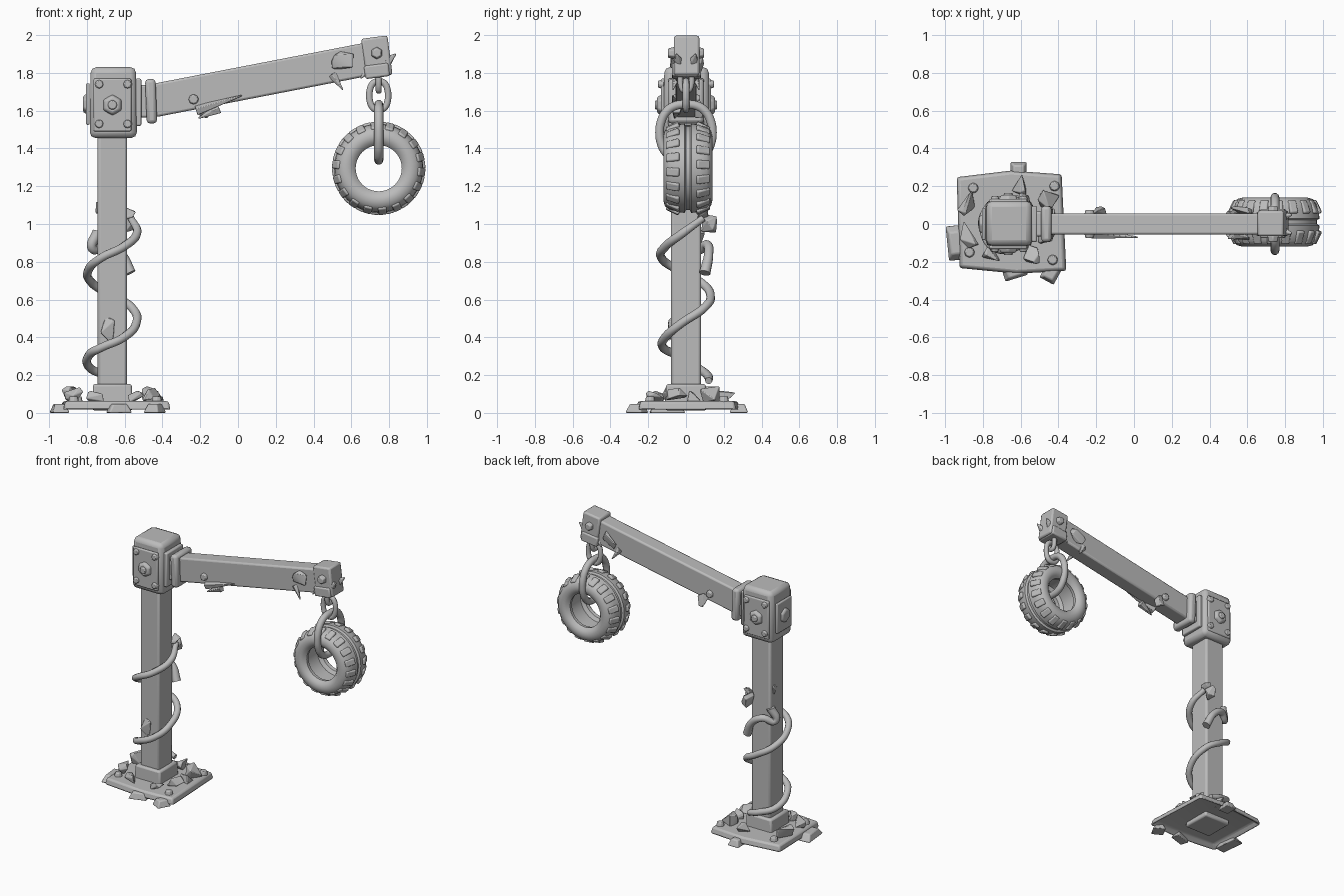
import bpy, bmesh, math, random
from mathutils import Vector, Matrix, Euler

random.seed(4)
cube = bpy.data.objects.get("Cube")
if cube:
    bpy.data.objects.remove(cube)

GREY = (0.5, 0.5, 0.5, 1)
mat = bpy.data.materials.new("plain grey")
mat.use_nodes = True
mat.diffuse_color = GREY
mat.node_tree.nodes["Principled BSDF"].inputs["Base Color"].default_value = GREY


def finish(obj, angle=40):
    obj.data.materials.clear()
    obj.data.materials.append(mat)
    bpy.ops.object.select_all(action="DESELECT")
    obj.select_set(True)
    bpy.context.view_layer.objects.active = obj
    bpy.ops.object.shade_smooth_by_angle(angle=math.radians(angle))
    return obj


def from_bmesh(name, bm, loc=(0, 0, 0), rot=(0, 0, 0), bevel=0, angle=40):
    bmesh.ops.recalc_face_normals(bm, faces=bm.faces)
    me = bpy.data.meshes.new(name)
    bm.to_mesh(me)
    bm.free()
    obj = bpy.data.objects.new(name, me)
    bpy.context.collection.objects.link(obj)
    obj.location, obj.rotation_euler = loc, rot
    if bevel:
        mod = obj.modifiers.new("bevel", "BEVEL")
        mod.width, mod.segments, mod.limit_method = bevel, 2, "ANGLE"
    return finish(obj, angle)


def box(name, loc, size, bevel=0.01, rot=(0, 0, 0), taper=1):
    bm = bmesh.new()
    bmesh.ops.create_cube(bm, size=1)
    for v in bm.verts:
        k = taper if v.co.z > 0 else 1
        v.co = Vector((v.co.x * size[0] * k, v.co.y * size[1] * k, v.co.z * size[2]))
    return from_bmesh(name, bm, loc, rot, bevel)


def bolt(name, loc, axis, r, h, sides=6):
    bm = bmesh.new()
    bmesh.ops.create_cone(bm, cap_ends=True, segments=sides, radius1=r, radius2=r * 0.75, depth=h)
    rot = Vector(axis).to_track_quat("Z", "Y").to_euler()
    return from_bmesh(name, bm, loc, rot, r * 0.15)


def rock(name, loc, size, rot=(0, 0, 0)):
    # jagged lump: hull of a few random points
    bm = bmesh.new()
    for i in range(9):
        d = Vector([random.uniform(-1, 1) for _ in range(3)]).normalized()
        bm.verts.new([d[k] * size[k] * 0.55 for k in range(3)])
    hull = bmesh.ops.convex_hull(bm, input=bm.verts)
    loose = [v for v in bm.verts if not v.link_faces]
    bmesh.ops.delete(bm, geom=loose, context="VERTS")
    return from_bmesh(name, bm, loc, rot, 0.004, 25)


def spike(name, base, tip, r):
    base, tip = Vector(base), Vector(tip)
    bm = bmesh.new()
    bmesh.ops.create_cone(bm, cap_ends=True, segments=5, radius1=r, radius2=r * 0.15, depth=(tip - base).length)
    rot = (tip - base).to_track_quat("Z", "Y").to_euler()
    return from_bmesh(name, bm, (base + tip) / 2, rot, 0.003, 25)


def tube(name, points, r, cyclic=False, end=1):
    cu = bpy.data.curves.new(name, "CURVE")
    cu.dimensions, cu.bevel_depth, cu.bevel_resolution = "3D", r, 3
    cu.use_fill_caps, cu.resolution_u = True, 8
    sp = cu.splines.new("BEZIER")
    sp.bezier_points.add(len(points) - 1)
    for i, (bp, p) in enumerate(zip(sp.bezier_points, points)):
        bp.co = p
        bp.handle_left_type = bp.handle_right_type = "AUTO"
        bp.radius = end if i in (0, len(points) - 1) else 1
    sp.use_cyclic_u = cyclic
    obj = bpy.data.objects.new(name, cu)
    bpy.context.collection.objects.link(obj)
    bpy.ops.object.select_all(action="DESELECT")
    obj.select_set(True)
    bpy.context.view_layer.objects.active = obj
    bpy.ops.object.convert(target="MESH")
    return finish(bpy.context.object, 60)


def link(name, x, z, half_w, half_h, r, side):
    # rounded chain link, standing across x or across y
    pts = []
    for i in range(16):
        a = math.tau * i / 16
        c, s = math.cos(a), math.sin(a)
        w = half_w * math.copysign(abs(c) ** 0.75, c)
        pts.append((x + (0 if side else w), w if side else 0, z + half_h * s))
    return tube(name, pts, r, True)


PX = -0.665  # post centre

# Base plate: bent six-sided slab, hollow underneath
outline = [(-0.94, 0.25), (-0.65, 0.285), (-0.38, 0.265), (-0.355, -0.25), (-0.62, -0.265), (-0.925, -0.235)]
bm = bmesh.new()
bottom = bm.faces.new([bm.verts.new((x, y, 0.012)) for x, y in outline])
ext = bmesh.ops.extrude_face_region(bm, geom=[bottom], use_keep_orig=True)
for v in ext["geom"]:
    if isinstance(v, bmesh.types.BMVert):
        v.co = (PX + (v.co.x - PX) * 0.96, v.co.y * 0.96, 0.062)
bmesh.ops.recalc_face_normals(bm, faces=bm.faces)
under = min(bm.faces, key=lambda f: f.calc_center_median().z)
bmesh.ops.inset_region(bm, faces=[under], thickness=0.05)
for v in under.verts:
    v.co.z = 0.045
from_bmesh("base_plate", bm, bevel=0.012)

# Flattened scraps round the rim of the base
for x, y, w, d, a in [(-0.61, 0.28, 0.09, 0.1, 0), (-0.945, -0.1, 0.09, 0.19, 0.1),
                      (-0.44, -0.26, 0.09, 0.1, -0.5), (-0.63, -0.255, 0.13, 0.07, 0.3)]:
    box("rim_scrap", (x, y, 0.024), (w, d, 0.048), 0.008, (0, 0, a), 0.6)

# Rubble and bolts on the base
for x, y, z, s in [(-0.87, 0.11, 0.1, 0.12), (-0.86, -0.05, 0.1, 0.12), (-0.45, 0.14, 0.1, 0.12),
                   (-0.6, 0.21, 0.08, 0.1), (-0.47, -0.05, 0.09, 0.1), (-0.44, 0.05, 0.08, 0.1),
                   (-0.75, -0.16, 0.08, 0.09), (-0.54, -0.17, 0.08, 0.09)]:
    rock("rubble", (x, y, z), (s * 1.25, s, s * 0.9), (0, 0, random.uniform(0, 3)))
for x, y in [(-0.85, 0.19), (-0.42, 0.2), (-0.43, -0.19), (-0.87, -0.15)]:
    bolt("base_bolt", (x, y, 0.07), (0, 0, 1), 0.03, 0.035, 8)

# Post with its socket
box("post_socket", (PX, 0, 0.083), (0.215, 0.22, 0.14), 0.012, taper=0.95)
box("post", (PX, 0, 0.79), (0.155, 0.16, 1.4), 0.014)

# Head block, bolted plates and arm collar
box("head_block", (PX + 0.005, 0.003, 1.643), (0.25, 0.245, 0.375), 0.03, taper=0.96)
for s in (-1, 1):
    box("head_side_plate", (PX, s * 0.122, 1.63), (0.2, 0.02, 0.28), 0.008)
    bolt("head_hub", (PX, s * 0.138, 1.63), (0, s, 0), 0.06, 0.03)
    bolt("head_hub_cap", (PX, s * 0.15, 1.63), (0, s, 0), 0.03, 0.03, 8)
    for dx in (-0.07, 0.08):
        for z in (1.53, 1.74):
            bolt("head_bolt", (PX + dx, s * 0.132, z), (0, s, 0), 0.026, 0.03, 8)
box("head_back_plate", (-0.795, 0, 1.635), (0.02, 0.17, 0.22), 0.007)
bolt("head_back_bolt", (-0.808, 0, 1.635), (-1, 0, 0), 0.06, 0.025)
box("head_arm_plate", (-0.527, 0, 1.645), (0.03, 0.19, 0.25), 0.008)
box("arm_neck", (-0.49, 0, 1.65), (0.08, 0.13, 0.17), 0.01)
box("arm_collar", (-0.46, 0, 1.65), (0.055, 0.19, 0.235), 0.018, (0, -0.04, 0))

# Sloping arm
TILT = math.atan2(0.21, 1.085)
box("arm", (0.115, 0, 1.762), (1.16, 0.112, 0.176), 0.012, (0, -TILT, 0))
for s in (-1, 1):
    bolt("arm_bolt", (-0.235, s * 0.06, 1.66), (0, s, 0), 0.03, 0.03, 8)
    rock("arm_patch", (0.56, s * 0.066, 1.855), (0.13, 0.06, 0.13))
    spike("arm_barb", (0.5, s * 0.045, 1.79), (0.555, s * 0.07, 1.71), 0.025)
spike("arm_splinter", (-0.22, -0.05, 1.6), (0.02, -0.07, 1.68), 0.03)
spike("arm_splinter", (-0.1, -0.05, 1.61), (-0.21, -0.06, 1.56), 0.03)
rock("arm_lump", (-0.19, 0.065, 1.6), (0.11, 0.06, 0.11))

# Arm end block
box("end_block", (0.735, 0.003, 1.885), (0.14, 0.135, 0.21), 0.012, (0, -0.13, 0))
box("end_clamp", (0.735, 0.003, 1.81), (0.13, 0.155, 0.07), 0.01, (0, -0.13, 0))
for s in (-1, 1):
    bolt("end_bolt", (0.735, s * 0.078, 1.905), (0, s, 0), 0.034, 0.035)
    spike("end_barb", (0.79, s * 0.04, 1.86), (0.835, s * 0.05, 1.9), 0.03)
    spike("end_barb", (0.69, s * 0.04, 1.82), (0.65, s * 0.06, 1.77), 0.025)

# Chain
TX, TZ = 0.745, 1.295
link("chain_top_link", TX, 1.765, 0.03, 0.06, 0.016, True)
link("chain_middle_link", TX, 1.68, 0.05, 0.075, 0.018, False)
link("chain_long_link", TX, 1.485, 0.14, 0.148, 0.024, True)

# Tyre: ring profile turned about y
half = [(0.15, 0.0), (0.15, 0.06), (0.125, 0.075), (0.122, 0.1), (0.14, 0.122), (0.17, 0.13),
        (0.2, 0.122), (0.222, 0.1), (0.232, 0.06), (0.236, 0.018), (0.222, 0.01)]
ring = half + [(r, -y) for r, y in reversed(half[1:])]
bm = bmesh.new()
verts = [bm.verts.new((r, y, 0)) for r, y in ring]
edges = [bm.edges.new((verts[i], verts[i - 1])) for i in range(len(verts))]
bmesh.ops.spin(bm, geom=verts + edges, cent=(0, 0, 0), axis=(0, 1, 0), angle=math.tau, steps=48)
bmesh.ops.remove_doubles(bm, verts=bm.verts, dist=0.0005)
from_bmesh("tyre", bm, (TX, 0.01, TZ))

# Tread lugs on both shoulders
LUGS = 18
for s in (-1, 1):
    bm = bmesh.new()
    for i in range(LUGS):
        a = math.tau * (i + s * 0.25) / LUGS
        m = (Matrix.Rotation(a, 4, "Y") @ Matrix.Translation((0, s * 0.08, 0.223))
             @ Matrix.Rotation(-s * 0.45, 4, "X") @ Matrix.Diagonal((0.045, 0.075, 0.024, 1)))
        bmesh.ops.create_cube(bm, size=1, matrix=m)
    from_bmesh("tyre_lugs", bm, (TX, 0.01, TZ), bevel=0.008)

# Vine wound round the post: back, left, front, right
coil = [(0.07, 0.12, 0.17), (0, 0.12, 0.19), (-0.12, 0.06, 0.24), (-0.12, -0.06, 0.31), (-0.06, -0.12, 0.345),
        (0.06, -0.11, 0.4), (0.125, -0.03, 0.47), (0.1, 0.1, 0.56), (0, 0.13, 0.62), (-0.11, 0.08, 0.69),
        (-0.125, -0.05, 0.76), (-0.06, -0.13, 0.82), (0.06, -0.11, 0.88), (0.13, -0.02, 0.95), (0.1, 0.09, 1.03)]
tube("vine", [(PX + x, y, z) for x, y, z in coil], 0.023, end=0.8)
tube("vine_stub", [(-0.57, 0.1, 0.74), (-0.62, 0.12, 0.84), (-0.7, 0.11, 0.89), (-0.77, 0.06, 0.87),
                   (-0.74, 0.07, 0.96)], 0.025, end=1.2)
rock("vine_knot", (-0.59, 0.12, 1.0), (0.08, 0.09, 0.15))
rock("vine_knot", (-0.58, 0.09, 1.06), (0.08, 0.07, 0.09))
rock("vine_thorn", (-0.69, -0.085, 0.45), (0.09, 0.05, 0.13))
rock("vine_thorn", (-0.745, 0.03, 1.08), (0.03, 0.06, 0.08))
